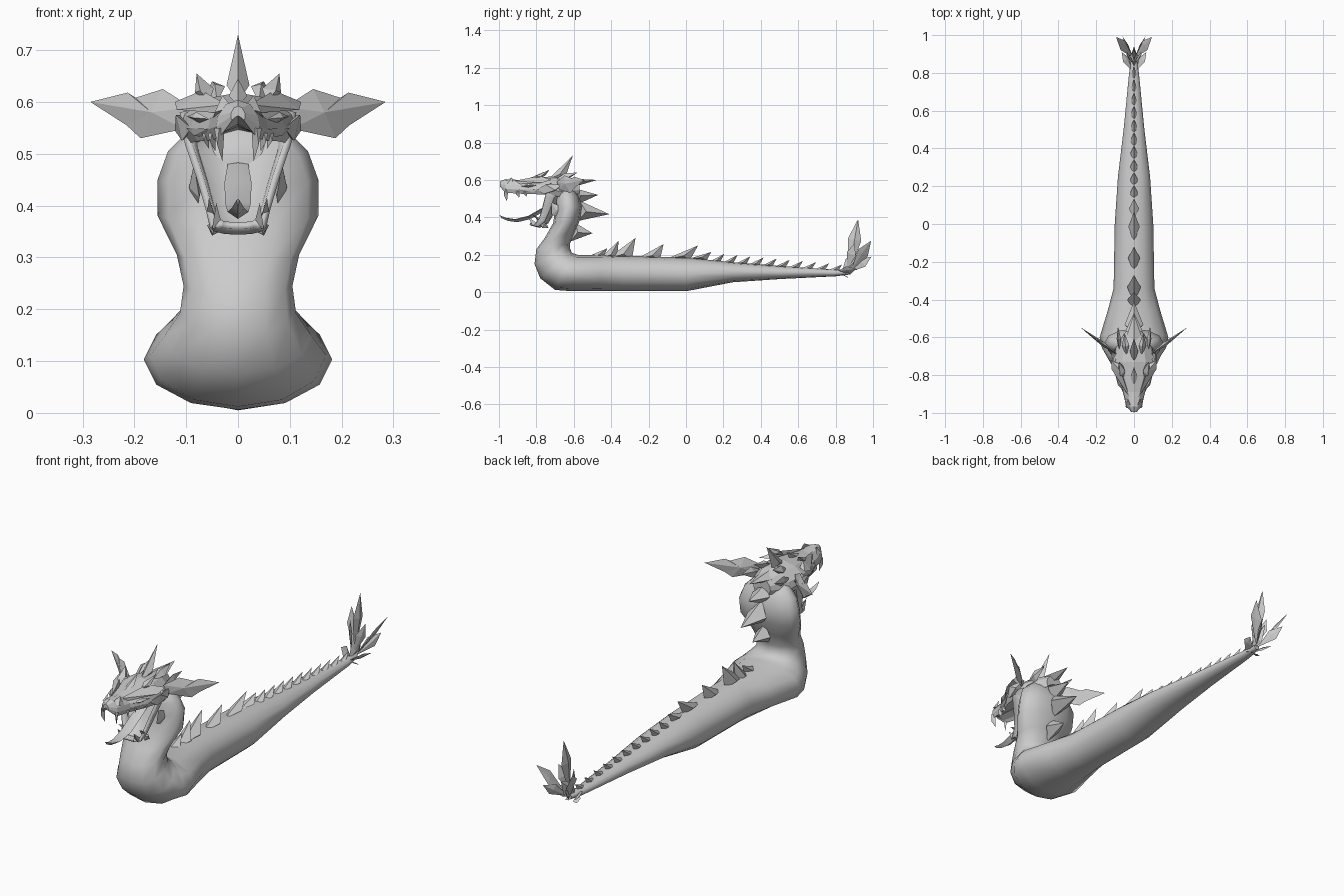
import bpy, bmesh, math
from mathutils import Vector as V

if "Cube" in bpy.data.objects:
    bpy.data.objects.remove(bpy.data.objects["Cube"], do_unlink=True)

mat = bpy.data.materials.new("stone grey")
mat.use_nodes = True
GREY = (0.6, 0.6, 0.6, 1)
mat.diffuse_color = GREY
mat.node_tree.nodes["Principled BSDF"].inputs["Base Color"].default_value = GREY


def finish(name, bm, smooth=None):
    bmesh.ops.recalc_face_normals(bm, faces=bm.faces)
    me = bpy.data.meshes.new(name)
    bm.to_mesh(me)
    bm.free()
    me.materials.append(mat)
    ob = bpy.data.objects.new(name, me)
    bpy.context.collection.objects.link(ob)
    if smooth:
        bpy.ops.object.select_all(action='DESELECT')
        ob.select_set(True)
        bpy.context.view_layer.objects.active = ob
        bpy.ops.object.shade_smooth_by_angle(angle=math.radians(smooth))
    return ob


def loft(bm, rings, closed=True):
    rows = [[bm.verts.new(p) for p in r] for r in rings]
    n = len(rows[0])
    for a, b in zip(rows, rows[1:]):
        for i in range(n if closed else n - 1):
            j = (i + 1) % n
            bm.faces.new((a[i], a[j], b[j], b[i]))
    if closed:
        bm.faces.new(rows[0])
        bm.faces.new(rows[-1])


def hull(bm, pts):
    vs = [bm.verts.new(p) for p in pts]
    r = bmesh.ops.convex_hull(bm, input=vs)
    junk = [g for g in r["geom_interior"] if isinstance(g, bmesh.types.BMVert)]
    bmesh.ops.delete(bm, geom=junk, context='VERTS')


def both(bm, pts):
    for s in (1, -1):
        hull(bm, [(s * x, y, z) for x, y, z in pts])


def blade(root, tip, side, thick, f=0.5):
    # six points of a flattened leaf
    root, tip, side, thick = V(root), V(tip), V(side), V(thick)
    m = root.lerp(tip, f)
    return [root, tip, m + side, m - side, m + thick, m - thick]


def spike(bm, f, b, tip, hw):
    # swept plate on the centre line, points given as (y, z)
    f, b, tip = V((0, *f)), V((0, *b)), V((0, *tip))
    m = ((f + b) / 2).lerp(tip, 0.25)
    hull(bm, [f, b, tip, m + V((hw, 0, 0)), m - V((hw, 0, 0))])


# Body, neck and tail: (belly y, z), (back y, z), half width
body = [
    (0.88, .095, 0.88, .12, .014), (0.80, .085, 0.80, .12, .026),
    (0.50, .070, 0.50, .14, .055), (0.25, .053, 0.25, .16, .085),
    (0.00, .005, 0.00, .185, .102), (-.34, .005, -.34, .195, .108),
    (-.46, .005, -.45, .200, .138), (-.62, .006, -.58, .200, .182),
    (-.70, .012, -.61, .210, .170), (-.78, .075, -.615, .222, .142),
    (-.81, .150, -.62, .235, .112), (-.80, .230, -.62, .260, .105),
    (-.755, .29, -.595, .32, .118), (-.71, .37, -.565, .39, .155),
    (-.70, .44, -.555, .46, .155), (-.70, .49, -.575, .52, .135),
    (-.69, .54, -.61, .57, .085)]
rings = []
for y0, z0, y1, z1, w in body:
    lo, hi = V((0, y0, z0)), V((0, y1, z1))
    c, h = (lo + hi) / 2, (hi - lo) / 2
    rings.append([c + h * math.sin(a) + V((w * math.cos(a), 0, 0))
                  for a in (i * math.tau / 12 for i in range(12))])
bm = bmesh.new()
loft(bm, rings)
finish("body", bm, 60)

# Plates along the back, neck and crown
bm = bmesh.new()
for y0, y1, ty, tz, hw in [(-.55, -.45, -.42, .235, .03), (-.46, -.37, -.36, .275, .035),
                           (-.42, -.29, -.27, .29, .036), (-.26, -.14, -.12, .257, .032),
                           (-.10, .02, .065, .25, .03), (.02, .11, .135, .215, .027)]:
    spike(bm, (y0, .18), (y1, .17), (ty, tz), hw)
for i in range(10):
    y = .12 + i * .07
    zb = .165 - .05 * (y - .12) / .68
    spike(bm, (y, zb - .005), (y + .06, zb - .01), (y + .085, zb + .04 - i * .0012), .022 - i * .001)
for f, b, t, hw in [((-.59, .37), (-.62, .27), (-.50, .315), .04),
                    ((-.57, .49), (-.58, .38), (-.41, .417), .05),
                    ((-.61, .56), (-.58, .47), (-.47, .52), .045)]:
    spike(bm, f, b, t, hw)
finish("back_plates", bm)

bm = bmesh.new()
spike(bm, (-.74, .60), (-.65, .60), (-.605, .73), .022)
spike(bm, (-.87, .595), (-.78, .605), (-.755, .645), .018)
spike(bm, (-.66, .61), (-.61, .56), (-.475, .60), .04)
both(bm, blade((.055, -.81, .60), (.08, -.73, .655), (.018, .0, -.004), (.008, -.025, .0), .4))
both(bm, blade((.04, -.70, .60), (.05, -.58, .64), (.02, 0, -.01), (0, -.01, .015)))
both(bm, blade((.075, -.68, .57), (.085, -.54, .60), (.006, 0, .025), (.012, 0, -.005)))
finish("crown_spikes", bm)

# Upper head: y, half width, lip z, top z
skull = [(-.995, .014, .565, .592), (-.965, .042, .535, .604), (-.89, .058, .53, .600),
         (-.81, .092, .528, .608), (-.73, .112, .525, .618), (-.65, .095, .51, .615),
         (-.57, .045, .53, .595)]
half = [(0, 1), (.55, .88), (.92, .55), (1, .25), (.85, -.05), (.6, .12), (0, .32)]
sec = half + [(-x, z) for x, z in half[-2:0:-1]]
bm = bmesh.new()
loft(bm, [[(x * w, y, lo + z * (hi - lo)) for x, z in sec] for y, w, lo, hi in skull])
finish("upper_head", bm)

# Brow ridges, eyes, nostril bumps and cheek horns
bm = bmesh.new()
both(bm, [(.022, -.92, .595), (.03, -.91, .578), (.118, -.77, .585), (.122, -.72, .60),
          (.07, -.78, .622), (.05, -.84, .585), (.08, -.74, .60)])
both(bm, [(.012, -.975, .59), (.045, -.955, .58), (.03, -.93, .613), (.048, -.92, .57)])
both(bm, [(.09, -.80, .55), (.12, -.75, .575), (.122, -.70, .545), (.108, -.76, .525),
          (.09, -.70, .54), (.105, -.66, .575)])
both(bm, [(.06, -.89, .548), (.10, -.79, .55), (.085, -.82, .535), (.055, -.87, .53), (.07, -.8, .545)])
finish("brows_and_cheeks", bm)
bm = bmesh.new()
both(bm, blade((.055, -.885, .567), (.098, -.80, .572), (.004, 0, .011), (.010, -.008, 0)))
finish("eyes", bm)

# Fangs: upper hooked pairs, lower short pairs
bm = bmesh.new()
for x, y, z, l, r in [(.036, -.965, .55, .065, .010), (.05, -.90, .54, .035, .008),
                      (.062, -.86, .54, .03, .007)]:
    m = (x + .004, y - .008, z - l * .5)
    both(bm, [(x - r, y, z), (x + r, y, z), (x, y - r, z), (x, y + r * 1.5, z), m,
              (x - .006, y + .008, z - l)])
both(bm, [(.03, -.82, .36), (.05, -.82, .355), (.045, -.80, .37), (.042, -.845, .405)])
both(bm, [(.045, -.79, .38), (.06, -.78, .385), (.052, -.77, .39), (.056, -.82, .415)])
finish("fangs", bm)

# Lower jaw: an open trough hanging from the cheeks
jaw = [(-.665, .55, .106, .07), (-.69, .49, .096, .07), (-.715, .43, .074, .06),
       (-.745, .375, .056, .045), (-.785, .352, .05, .025), (-.825, .362, .034, .01)]
bm = bmesh.new()
loft(bm, [[(x * w, y - d * k * .85, z + d * k * .45) for x, k in
           ((-1, 1), (-.85, .35), (-.5, 0), (0, -.1), (.5, 0), (.85, .35), (1, 1))]
          for y, z, w, d in jaw], closed=False)
ob = finish("lower_jaw", bm, 35)
mod = ob.modifiers.new("thickness", 'SOLIDIFY')
mod.thickness, mod.offset = .014, 0

# Jaw spurs under the chin
bm = bmesh.new()
both(bm, blade((.045, -.78, .37), (.05, -.735, .342), (.012, 0, .006), (0, .012, .012)))
both(bm, blade((.085, -.72, .48), (.08, -.66, .39), (.008, .03, .02), (.012, 0, 0)))
finish("jaw_spurs", bm)

# Tongue: y, z, half width
bm = bmesh.new()
loft(bm, [[(w, y, z), (0, y - .004, z + .003), (-w, y, z), (0, y + .008, z - .014)]
          for y, z, w in [(-.70, .48, .02), (-.77, .445, .026), (-.84, .405, .025),
                          (-.91, .388, .02), (-.96, .395, .012), (-.995, .41, .003)]])
finish("tongue", bm, 50)

# Ears: jagged fans swept outward and back
ear = [(.09, .59), (.145, .625), (.198, .608), (.213, .618), (.285, .60),
       (.215, .555), (.188, .53), (.105, .548)]
bm = bmesh.new()
for s in (1, -1):
    pos = lambda x, z, o=0: (s * (x - o * .6), -.69 + (x - .09) * .74 + o * .8, z)
    vs = [bm.verts.new(pos(x, z)) for x, z in ear]
    for o in (.012, -.012):
        c = bm.verts.new(pos(.16, .58, o))
        for i in range(len(vs)):
            bm.faces.new((vs[i], vs[(i + 1) % len(vs)], c))
finish("ears", bm)

# Tail fan: one upright leaf and mirrored side leaves
bm = bmesh.new()
hull(bm, blade((0, .87, .10), (0, .92, .39), (0, .036, -.006), (.012, 0, 0), .62))
hull(bm, blade((0, .83, .10), (0, .94, .20), (0, .03, -.03), (.02, 0, 0), .5))
for root, tip, side in [((.005, .88, .11), (.095, .99, .275), (-.012, .025, -.02)),
                        ((.005, .88, .11), (.06, .992, .19), (.012, .01, -.022)),
                        ((.01, .81, .11), (.065, .91, .125), (.015, -.012, .02)),
                        ((.008, .83, .10), (.03, .865, .078), (.01, -.015, .005)),
                        ((.005, .86, .12), (.04, .90, .26), (.01, .024, -.01))]:
    both(bm, blade(root, tip, side, (.006, -.004, 0), .6))
finish("tail_fan", bm)
